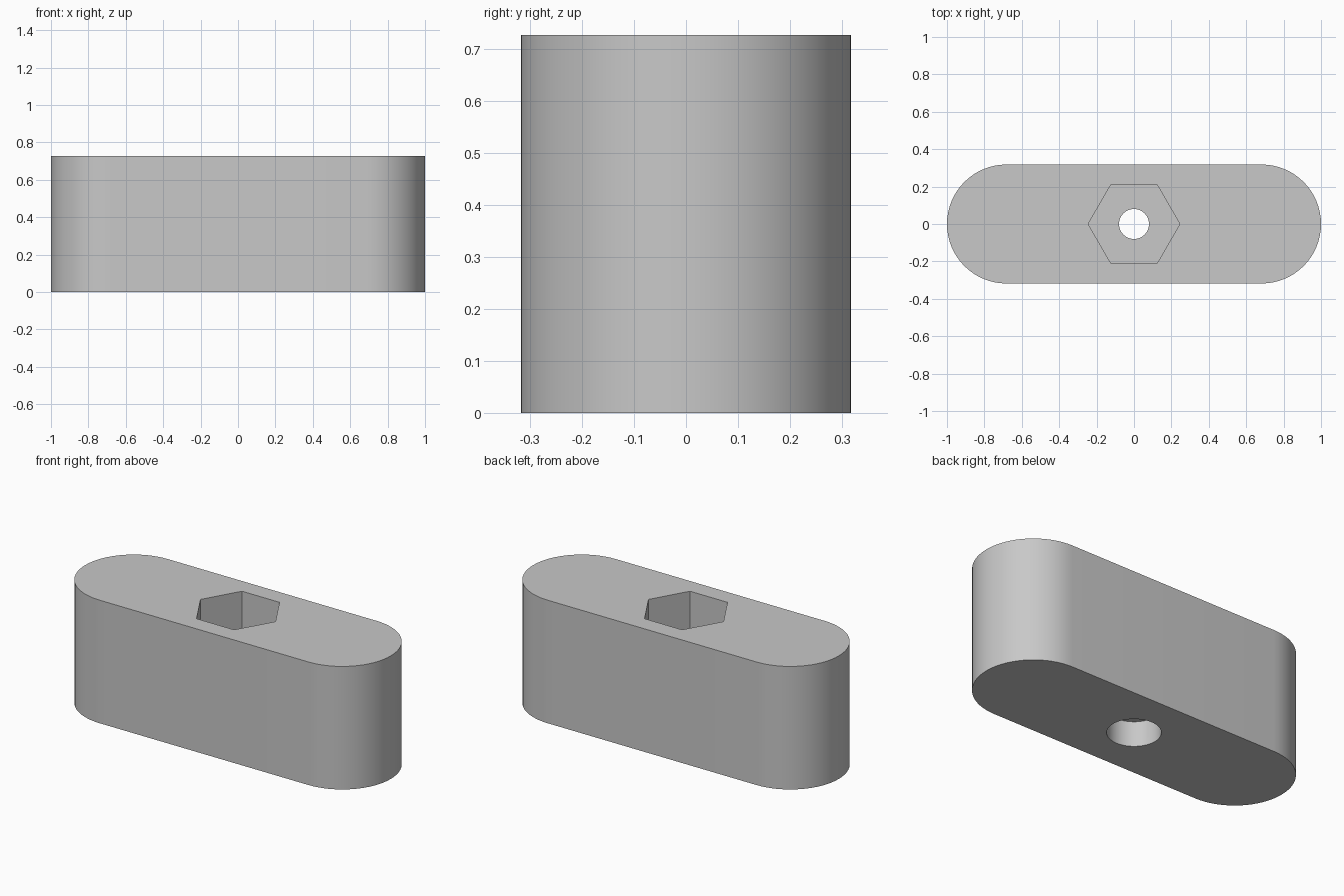
import bpy
import bmesh
import math

cube = bpy.data.objects.get("Cube")
if cube:
    bpy.data.objects.remove(cube, do_unlink=True)

HEIGHT, RADIUS = 0.727, 0.318
HEX_DEPTH, BORE_DEPTH = 0.455, 0.147

grey = bpy.data.materials.new("plain_grey")
grey.use_nodes = True
colour = (0.58, 0.58, 0.58, 1)
grey.diffuse_color = colour
grey.node_tree.nodes["Principled BSDF"].inputs["Base Color"].default_value = colour


def prism(name, outline, low, high):
    """Extrude a closed outline between two heights."""
    bm = bmesh.new()
    base = bm.faces.new([bm.verts.new((x, y, low)) for x, y in outline])
    top = bmesh.ops.extrude_face_region(bm, geom=[base])["geom"]
    verts = [v for v in top if isinstance(v, bmesh.types.BMVert)]
    bmesh.ops.translate(bm, verts=verts, vec=(0, 0, high - low))
    bmesh.ops.recalc_face_normals(bm, faces=bm.faces)
    mesh = bpy.data.meshes.new(name)
    bm.to_mesh(mesh)
    bm.free()
    mesh.materials.append(grey)
    obj = bpy.data.objects.new(name, mesh)
    bpy.context.collection.objects.link(obj)
    return obj


def ring(radius, sides):
    return [(radius * math.cos(math.tau * i / sides),
             radius * math.sin(math.tau * i / sides)) for i in range(sides)]


# Rounded-end body
outline = []
steps = 32
for side in (1, -1):
    for i in range(steps + 1):
        a = math.pi * (i / steps - 0.5)
        outline.append((side * (1 - RADIUS + RADIUS * math.cos(a)),
                        side * RADIUS * math.sin(a)))
body = prism("handle_body", outline, 0, HEIGHT)

# Hexagonal pocket, through hole and underside counterbore
cutters = [
    prism("hex_cutter", ring(0.245, 6), HEIGHT - HEX_DEPTH, HEIGHT + 0.1),
    prism("hole_cutter", ring(0.08, 48), -0.1, HEIGHT + 0.2),
    prism("bore_cutter", ring(0.142, 48), -0.2, BORE_DEPTH),
]

bpy.ops.object.select_all(action='DESELECT')
body.select_set(True)
bpy.context.view_layer.objects.active = body
for cutter in cutters:
    cutter.hide_render = True
    mod = body.modifiers.new(cutter.name, 'BOOLEAN')
    mod.operation = 'DIFFERENCE'
    mod.solver = 'EXACT'
    mod.object = cutter
    bpy.ops.object.modifier_apply(modifier=mod.name)
    bpy.data.objects.remove(cutter, do_unlink=True)

bpy.ops.object.shade_smooth_by_angle(angle=math.radians(30))
